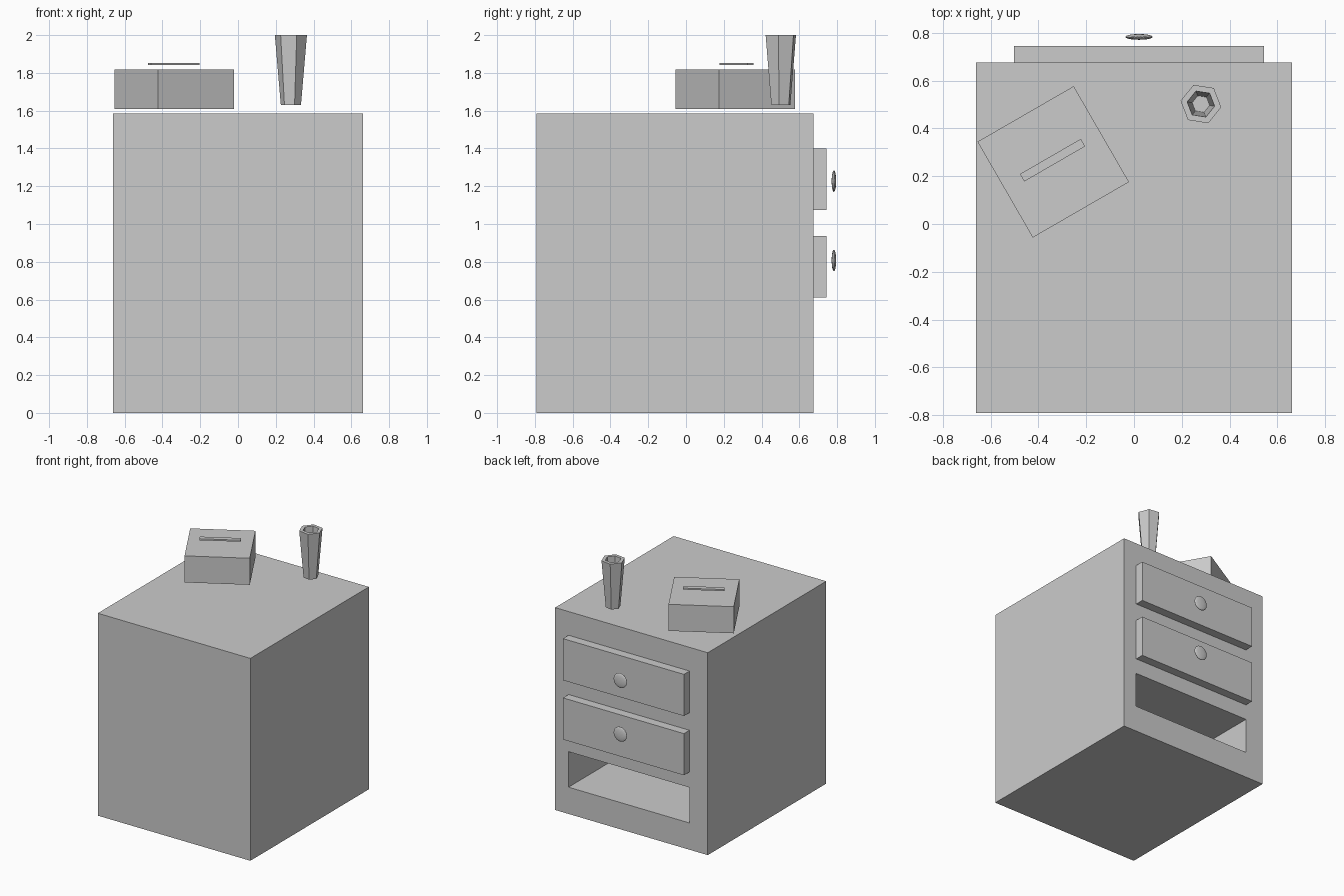
import bpy
import bmesh
from math import radians
from mathutils import Matrix, Vector

cube = bpy.data.objects.get("Cube")
if cube:
    bpy.data.objects.remove(cube, do_unlink=True)

GREY = (0.6, 0.6, 0.6, 1.0)
grey = bpy.data.materials.new("plain grey")
grey.use_nodes = True
grey.diffuse_color = GREY
grey.node_tree.nodes["Principled BSDF"].inputs["Base Color"].default_value = GREY


def finish(name, bm):
    """Turn a bmesh into a grey, flat shaded object."""
    bmesh.ops.recalc_face_normals(bm, faces=bm.faces)
    mesh = bpy.data.meshes.new(name)
    bm.to_mesh(mesh)
    bm.free()
    mesh.materials.append(grey)
    obj = bpy.data.objects.new(name, mesh)
    bpy.context.collection.objects.link(obj)
    return obj


def box_mesh(centre, size, turn=0):
    bm = bmesh.new()
    place = Matrix.LocRotScale(Vector(centre), Matrix.Rotation(radians(turn), 3, "Z"), Vector(size))
    bmesh.ops.create_cube(bm, size=1, matrix=place)
    return bm


# Cabinet body with an open compartment low in the back
bm = box_mesh((0, -0.058, 0.793), (1.322, 1.466, 1.585))
bm.faces.ensure_lookup_table()
back = max(bm.faces, key=lambda f: f.calc_center_median().y)
bmesh.ops.inset_region(bm, faces=[back], thickness=0.1)
for v in back.verts:
    v.co.x = 0.545 if v.co.x > 0 else -0.503
    v.co.z = 0.488 if v.co.z > 0.8 else 0.21
pocket = bmesh.ops.extrude_discrete_faces(bm, faces=[back])["faces"][0]
bmesh.ops.translate(bm, verts=pocket.verts, vec=(0, -1.3, 0))
finish("cabinet_body", bm)

# Two drawer fronts, each with a flattened round knob
for name, drawer_z, knob_z in (("upper", 1.237, 1.227), ("lower", 0.773, 0.807)):
    finish(name + "_drawer", box_mesh((0.021, 0.708, drawer_z), (1.048, 0.072, 0.326)))
    bm = bmesh.new()
    place = Matrix.LocRotScale(Vector((0.021, 0.783, knob_z)), None, Vector((0.057, 0.012, 0.057)))
    bmesh.ops.create_uvsphere(bm, u_segments=32, v_segments=16, radius=1, matrix=place)
    finish(name + "_knob", bm)

# Turned box with a slim strip above its lid
finish("tissue_box", box_mesh((-0.338, 0.26, 1.714), (0.465, 0.463, 0.208), 30))
finish("tissue_slot", box_mesh((-0.341, 0.267, 1.847), (0.294, 0.036, 0.012), 30))

# Tapered six-sided vase with a thick rim and a hollow
bm = bmesh.new()
place = Matrix.Translation((0.28, 0.502, 1.815)) @ Matrix.Rotation(radians(21), 4, "Z")
bmesh.ops.create_cone(bm, cap_ends=True, segments=6, radius1=0.054, radius2=0.086,
                      depth=0.37, matrix=place)
rim = max(bm.faces, key=lambda f: f.calc_center_median().z)
bmesh.ops.inset_region(bm, faces=[rim], thickness=0.028)
floor = bmesh.ops.extrude_discrete_faces(bm, faces=[rim])["faces"][0]
bmesh.ops.translate(bm, verts=floor.verts, vec=(0, 0, -0.34))
bmesh.ops.scale(bm, verts=floor.verts, vec=(0.64, 0.64, 1),
                space=Matrix.Translation(-floor.calc_center_median()))
finish("vase", bm)
